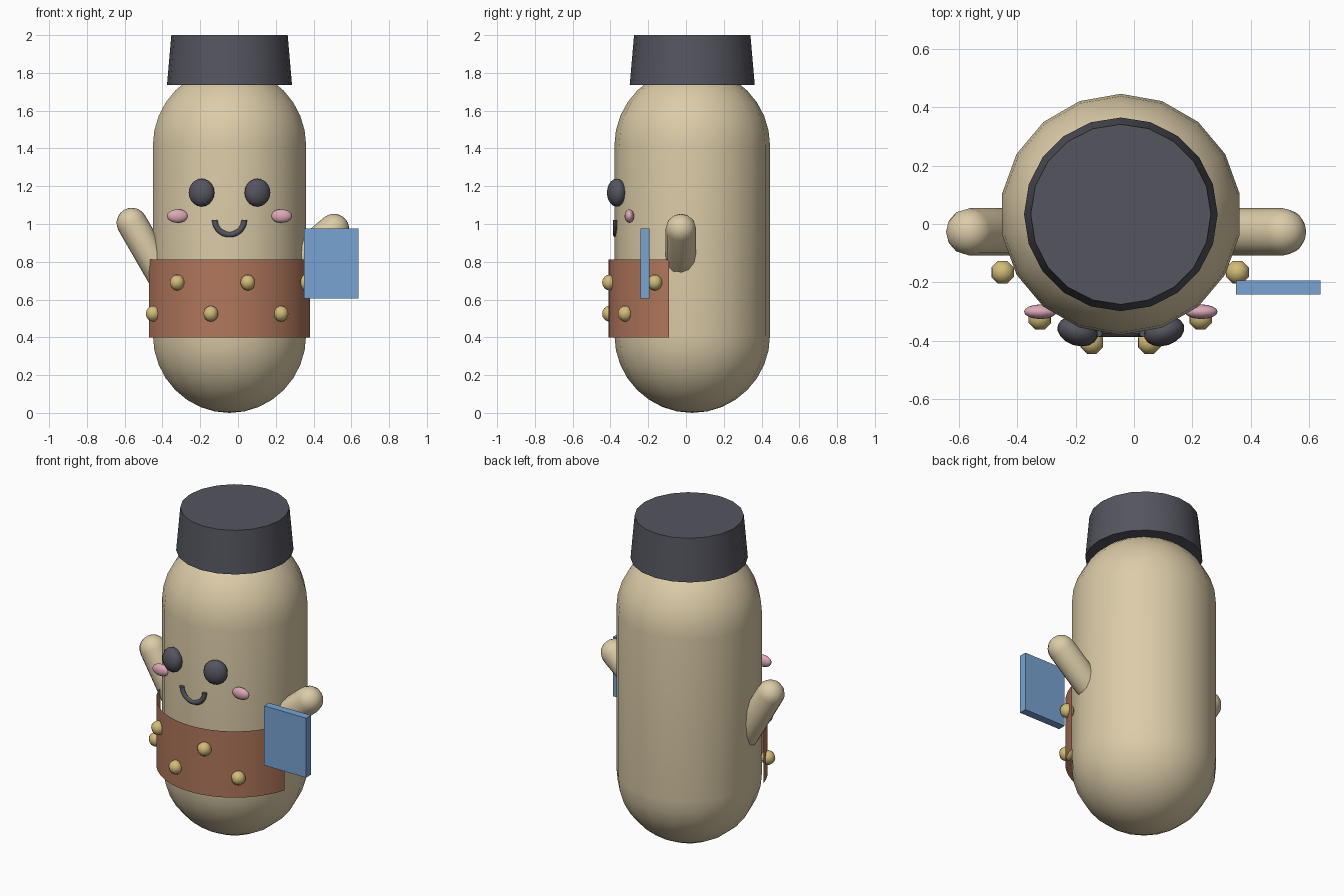
import bpy, bmesh, math
from mathutils import Matrix, Vector

cube = bpy.data.objects.get("Cube")
if cube:
    bpy.data.objects.remove(cube, do_unlink=True)

CX, CY = -0.045, 0.033      # body axis
BODY_R = 0.412


def material(name, rgb):
    m = bpy.data.materials.new(name)
    m.use_nodes = True
    m.diffuse_color = (*rgb, 1)
    m.node_tree.nodes["Principled BSDF"].inputs["Base Color"].default_value = (*rgb, 1)
    return m


tan = material("tan", (0.71, 0.60, 0.39))
charcoal = material("charcoal", (0.09, 0.09, 0.115))
brown = material("brown", (0.44, 0.185, 0.107))
gold = material("gold", (0.64, 0.50, 0.19))
pink = material("pink", (0.72, 0.39, 0.47))
blue = material("blue", (0.19, 0.37, 0.65))


def finish(bm, name, mat, matrix=Matrix(), angle=None):
    """Turn a bmesh into an object; smooth all over, by angle, or flat (angle 0)."""
    mesh = bpy.data.meshes.new(name)
    bm.transform(matrix)
    bm.to_mesh(mesh)
    bm.free()
    mesh.materials.append(mat)
    ob = bpy.data.objects.new(name, mesh)
    bpy.context.collection.objects.link(ob)
    for p in mesh.polygons:
        p.use_smooth = angle is None
    if angle:
        bpy.ops.object.select_all(action='DESELECT')
        ob.select_set(True)
        bpy.context.view_layer.objects.active = ob
        bpy.ops.object.shade_smooth_by_angle(angle=math.radians(angle))
    return ob


def capsule(name, mat, start, end, radius, sides, rings):
    """Lathed capsule; start and end are the centres of the round caps."""
    start, end = Vector(start), Vector(end)
    length = (end - start).length
    bm = bmesh.new()
    profile = []
    for base, first in ((0, -90), (length, 0)):
        for i in range(rings + 1):
            a = math.radians(first + 90 * i / rings)
            profile.append(bm.verts.new((0, radius * math.cos(a), base + radius * math.sin(a))))
    edges = [bm.edges.new(pair) for pair in zip(profile, profile[1:])]
    bmesh.ops.spin(bm, geom=profile + edges, cent=(0, 0, 0), axis=(0, 0, 1),
                   angle=math.tau, steps=sides)
    bmesh.ops.remove_doubles(bm, verts=bm.verts, dist=0.0005)
    bmesh.ops.recalc_face_normals(bm, faces=bm.faces)
    turn = Vector((0, 0, 1)).rotation_difference(end - start).to_matrix().to_4x4()
    return finish(bm, name, mat, Matrix.Translation(start) @ turn)


def ellipsoid(name, mat, centre, radii, turn=0, sides=16, rings=10):
    bm = bmesh.new()
    bmesh.ops.create_uvsphere(bm, u_segments=sides, v_segments=rings, radius=1)
    m = Matrix.Translation(centre) @ Matrix.Rotation(turn, 4, 'Z') @ Matrix.Diagonal((*radii, 1))
    return finish(bm, name, mat, m)


# Body and arms
capsule("body", tan, (CX, CY, BODY_R), (CX, CY, 1.415), BODY_R, 18, 8)
for name, tip, slope, side in (("right_arm", (-0.562, -0.027, 1.005), 60, -1),
                               ("left_arm", (0.508, -0.027, 0.973), 40, 1)):
    a = math.radians(slope)
    root = Vector(tip) - 0.34 * Vector((side * math.cos(a), 0, math.sin(a)))
    capsule(name, tan, root, tip, 0.081, 12, 5)

# Hat
bm = bmesh.new()
bmesh.ops.create_cone(bm, cap_ends=True, segments=20, radius1=0.331, radius2=0.308, depth=0.264)
finish(bm, "hat", charcoal,
       Matrix.Translation((CX, CY, 1.868)) @ Matrix.Rotation(math.pi / 2, 4, 'Z'), 30)

# Belt: open sheet wrapped round the front
bm = bmesh.new()
low, high = (bm.verts.new((0, 0, z)) for z in (0.4, 0.812))
for v in (low, high):
    v.co.x, v.co.y = 0.443 * math.cos(math.radians(196)), 0.443 * math.sin(math.radians(196))
edge = bm.edges.new((low, high))
bmesh.ops.spin(bm, geom=[low, high, edge], cent=(0, 0, 0), axis=(0, 0, 1),
               angle=math.radians(148), steps=24)
bmesh.ops.recalc_face_normals(bm, faces=bm.faces)
if sum((f.normal.dot(f.calc_center_median()) for f in bm.faces)) < 0:
    bmesh.ops.reverse_faces(bm, faces=bm.faces)
finish(bm, "belt", brown, Matrix.Translation((CX, CY, 0)))

# Studs in two staggered rows
for row, z, places in (("upper", 0.69, ((-0.322, -0.322), (0.052, -0.405), (0.354, -0.165))),
                       ("lower", 0.525, ((-0.449, -0.165), (-0.144, -0.405), (0.228, -0.322)))):
    for i, (x, y) in enumerate(places):
        ellipsoid(f"{row}_stud_{i + 1}", gold, (x, y, z), (0.042,) * 3, math.radians(22.5), 8, 8)

# Eyes and cheeks, mirrored about the body axis
for name, s in (("right", -1), ("left", 1)):
    ellipsoid(name + "_eye", charcoal, (CX + s * 0.148, -0.367, 1.166),
              (0.071, 0.049, 0.074), s * math.radians(18))
    ellipsoid(name + "_cheek", pink, (CX + s * 0.275, -0.300, 1.042), (0.056, 0.025, 0.036))

# Smiling mouth: half ring with a flattened tube
bm = bmesh.new()
ring = [bm.verts.new((0.078 + 0.015 * math.cos(a), 0.012 * math.sin(a), 0))
        for a in (math.tau * i / 8 for i in range(8))]
start = bm.faces.new(ring)
end = bmesh.ops.spin(bm, geom=[start], cent=(0, 0, 0), axis=(0, 1, 0), angle=math.pi, steps=14)
if min(v.co.z for v in bm.verts) > -0.05:
    bmesh.ops.rotate(bm, verts=bm.verts, cent=(0, 0, 0), matrix=Matrix.Rotation(math.pi, 3, 'Y'))
bmesh.ops.recalc_face_normals(bm, faces=bm.faces)
finish(bm, "mouth", charcoal, Matrix.Translation((CX, -0.375, 1.022)), 50)

# Board by the left hand
bm = bmesh.new()
bmesh.ops.create_cube(bm, size=1)
finish(bm, "board", blue,
       Matrix.Translation((0.493, -0.217, 0.79)) @ Matrix.Diagonal((0.288, 0.048, 0.37, 1)), 0)
